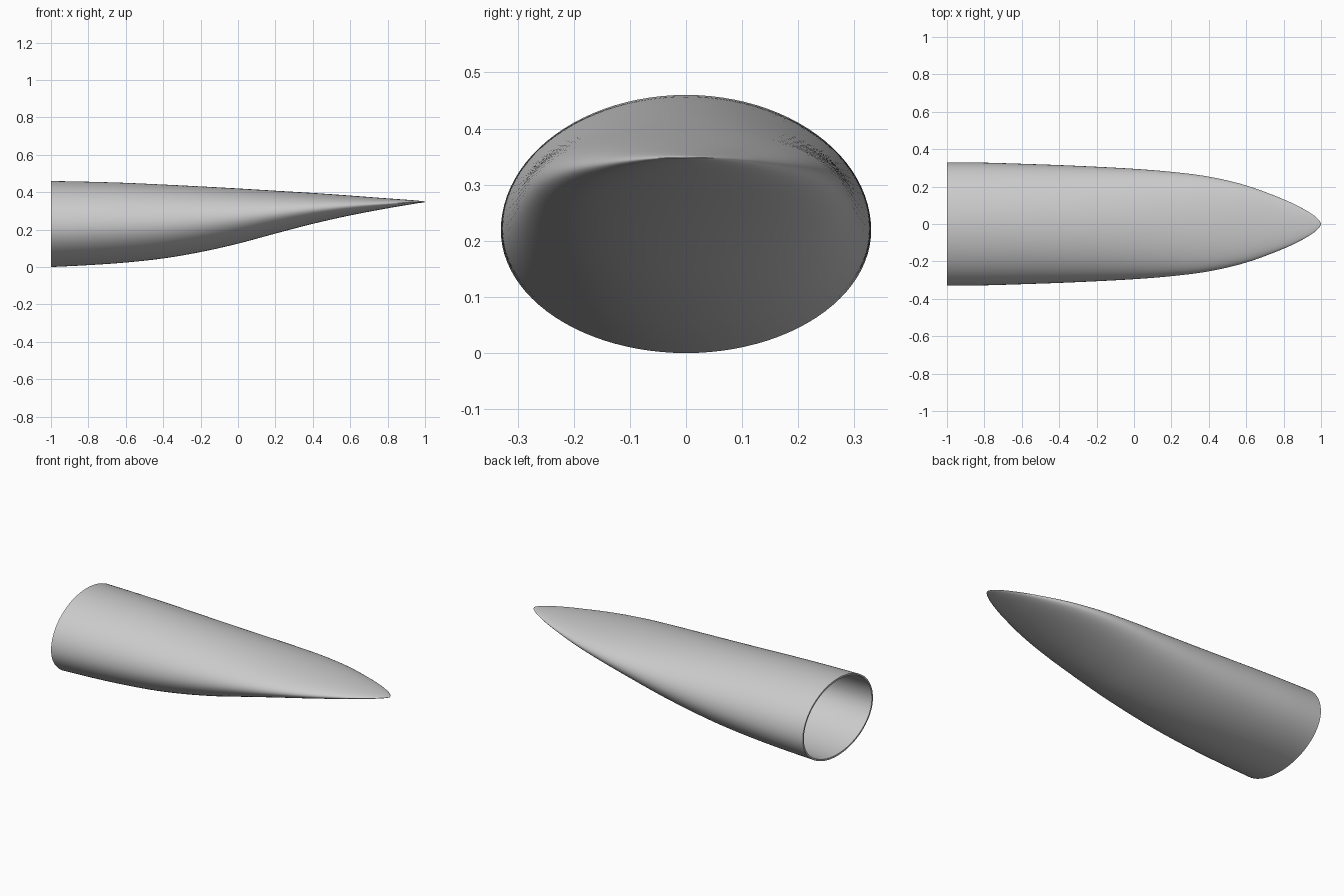
import bpy, bmesh, math

if "Cube" in bpy.data.objects:
    bpy.data.objects.remove(bpy.data.objects["Cube"])

# Stations along the cone: x, top z, bottom z, half width
STATIONS = [
    (-1.0, 0.460, 0.000, 0.330), (-0.8, 0.456, 0.010, 0.328),
    (-0.6, 0.450, 0.024, 0.322), (-0.4, 0.441, 0.046, 0.315),
    (-0.2, 0.431, 0.080, 0.306), (0.0, 0.420, 0.125, 0.295),
    (0.2, 0.408, 0.179, 0.279), (0.4, 0.396, 0.231, 0.253),
    (0.6, 0.382, 0.276, 0.206), (0.8, 0.367, 0.314, 0.132),
    (0.9, 0.360, 0.331, 0.084), (0.96, 0.355, 0.341, 0.047),
    (0.99, 0.352, 0.345, 0.020), (1.0, 0.349, 0.347, 0.003),
]
SIDES, STEPS, WALL = 96, 6, 0.01


def smooth_stations():
    """Interpolate the stations with a non-uniform cubic spline."""
    n = len(STATIONS)

    def slope(i, k):
        a, b = STATIONS[max(i - 1, 0)], STATIONS[min(i + 1, n - 1)]
        return (b[k] - a[k]) / (b[0] - a[0])

    out = []
    for i in range(n - 1):
        a, b = STATIONS[i], STATIONS[i + 1]
        h = b[0] - a[0]
        for s in range(STEPS):
            t = s / STEPS
            row = [a[0] + h * t]
            for k in (1, 2, 3):
                row.append((2*t**3 - 3*t*t + 1) * a[k] + (t**3 - 2*t*t + t) * h * slope(i, k)
                           + (3*t*t - 2*t**3) * b[k] + (t**3 - t*t) * h * slope(i + 1, k))
            out.append(row)
    return out + [list(STATIONS[-1])]


def ring(bm, x, top, bottom, half, wall=0.0):
    """Oval section, widest slightly below the middle."""
    mid = bottom + (top - bottom) * 0.475
    verts = []
    for i in range(SIDES):
        a = 2 * math.pi * i / SIDES
        c, s = math.cos(a), math.sin(a)
        height = (top - mid if s > 0 else mid - bottom) - wall
        verts.append(bm.verts.new((x, (half - wall) * c, mid + height * s)))
    return verts


def bridge(bm, a, b):
    for i in range(SIDES):
        j = (i + 1) % SIDES
        bm.faces.new((a[i], a[j], b[j], b[i]))


# Hollow tail cone: outer skin, inner skin and open rim
bm = bmesh.new()
rows = smooth_stations()
outer = [ring(bm, *r) for r in rows]
inner = [ring(bm, *r, wall=WALL) for r in rows if r[1] - r[2] > 0.05]
for skin in (outer, inner):
    for a, b in zip(skin, skin[1:]):
        bridge(bm, a, b)
    bm.faces.new(skin[-1])
bridge(bm, outer[0], inner[0])
bmesh.ops.recalc_face_normals(bm, faces=bm.faces)

mesh = bpy.data.meshes.new("tail_cone")
bm.to_mesh(mesh)
bm.free()
cone = bpy.data.objects.new("tail_cone", mesh)
bpy.context.collection.objects.link(cone)

grey = bpy.data.materials.new("light_grey")
grey.diffuse_color = (0.6, 0.6, 0.6, 1)
grey.use_nodes = True
grey.node_tree.nodes["Principled BSDF"].inputs["Base Color"].default_value = grey.diffuse_color
mesh.materials.append(grey)

bpy.context.view_layer.objects.active = cone
cone.select_set(True)
bpy.ops.object.shade_smooth_by_angle(angle=math.radians(40))
